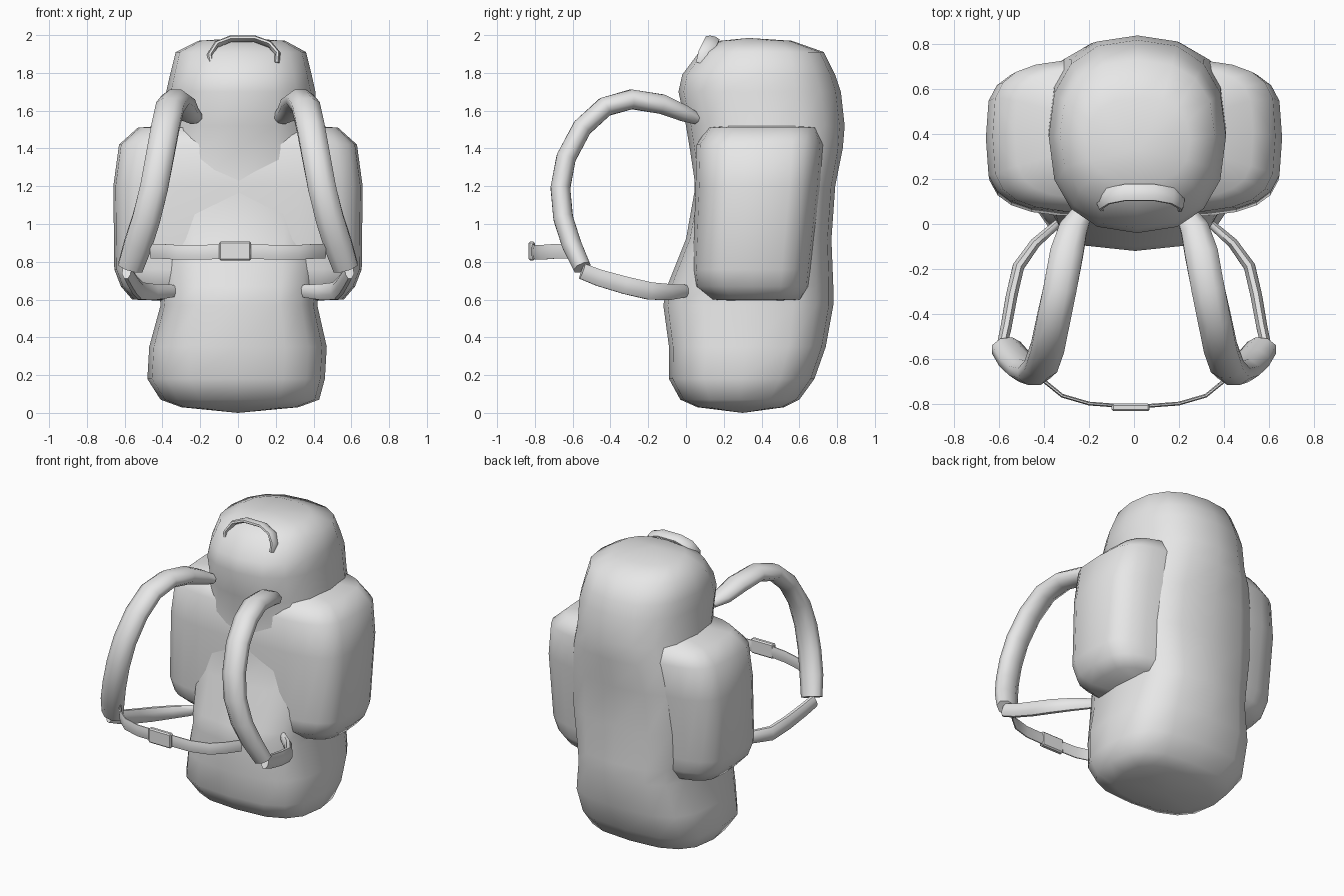
import bpy, bmesh, math
from mathutils import Vector

if "Cube" in bpy.data.objects:
    bpy.data.objects.remove(bpy.data.objects["Cube"])

fabric = bpy.data.materials.new("grey_fabric")
fabric.diffuse_color = (0.8, 0.8, 0.8, 1)
fabric.use_nodes = True
fabric.node_tree.nodes["Principled BSDF"].inputs["Base Color"].default_value = fabric.diffuse_color


def finish(name, bm, angle=60):
    bmesh.ops.recalc_face_normals(bm, faces=bm.faces[:])
    mesh = bpy.data.meshes.new(name)
    bm.to_mesh(mesh)
    bm.free()
    mesh.materials.append(fabric)
    ob = bpy.data.objects.new(name, mesh)
    bpy.context.collection.objects.link(ob)
    bpy.ops.object.select_all(action='DESELECT')
    ob.select_set(True)
    bpy.context.view_layer.objects.active = ob
    bpy.ops.object.shade_smooth_by_angle(angle=math.radians(angle))
    return ob


def skin(name, rings, tips, angle=60):
    """Join rings of points into a tube, closed by a fan to each tip."""
    bm = bmesh.new()
    loops = [[bm.verts.new(p) for p in ring] for ring in rings]
    n = len(loops[0])
    for a, b in zip(loops, loops[1:]):
        for i in range(n):
            j = (i + 1) % n
            bm.faces.new((a[i], a[j], b[j], b[i]))
    for ring, tip in ((loops[0], tips[0]), (loops[-1], tips[1])):
        v = bm.verts.new(tip)
        for i in range(n):
            bm.faces.new((ring[i], ring[(i + 1) % n], v))
    return finish(name, bm, angle)


def rounded_ring(z, x0, x1, y0, y1, power, sides=16):
    """Horizontal rounded-box section."""
    pts = []
    for i in range(sides):
        a = 2 * math.pi * i / sides
        c, s = math.cos(a), math.sin(a)
        u = math.copysign(abs(c) ** (2 / power), c)
        v = math.copysign(abs(s) ** (2 / power), s)
        pts.append(((x0 + x1) / 2 + u * (x1 - x0) / 2,
                    (y0 + y1) / 2 + v * (y1 - y0) / 2, z))
    return pts


def strap(name, path, wide, thin, ref, scales=None, sides=8, mirror=1):
    """Sweep an oval along a path; the wide axis follows ref."""
    pts = [Vector((p[0] * mirror, p[1], p[2])) for p in path]
    rings = []
    for i, p in enumerate(pts):
        t = (pts[min(i + 1, len(pts) - 1)] - pts[max(i - 1, 0)]).normalized()
        u = Vector(ref)
        u = (u - t * u.dot(t)).normalized()
        v = t.cross(u)
        k = scales[i] if scales else 1
        rings.append([p + u * math.cos(a) * wide * k + v * math.sin(a) * thin * k
                      for a in (2 * math.pi * (j + 0.5) / sides for j in range(sides))])
    return skin(name, rings, (pts[0], pts[-1]))


# Main bag: z, x0, x1, y0, y1, roundness
body = [
    (0.03, -0.30, 0.32, 0.06, 0.52, 2.6),
    (0.07, -0.41, 0.43, -0.03, 0.60, 2.8),
    (0.18, -0.48, 0.46, -0.09, 0.68, 3.0),
    (0.35, -0.47, 0.47, -0.09, 0.74, 3.0),
    (0.57, -0.41, 0.42, -0.12, 0.78, 3.0),
    (0.67, -0.42, 0.43, -0.10, 0.78, 3.0),
    (0.92, -0.46, 0.47, 0.00, 0.77, 2.9),
    (1.20, -0.46, 0.47, 0.05, 0.79, 2.7),
    (1.40, -0.42, 0.44, 0.02, 0.83, 2.5),
    (1.52, -0.38, 0.41, 0.00, 0.84, 2.4),
    (1.70, -0.38, 0.41, -0.04, 0.82, 2.4),
    (1.79, -0.36, 0.39, -0.02, 0.79, 2.4),
    (1.91, -0.33, 0.36, 0.07, 0.73, 2.4),
    (1.97, -0.21, 0.25, 0.18, 0.56, 2.4),
]
skin("main_bag", [rounded_ring(*s) for s in body],
     ((0, 0.30, 0.0), (0.02, 0.33, 1.985)))

# Side pockets, one band through the bag: z, half width, y0, y1
pocket = [
    (0.60, 0.56, 0.12, 0.62),
    (0.67, 0.62, 0.04, 0.66),
    (0.76, 0.655, 0.03, 0.67),
    (1.20, 0.66, 0.045, 0.72),
    (1.42, 0.63, 0.05, 0.735),
    (1.51, 0.53, 0.11, 0.70),
]
skin("side_pockets",
     [rounded_ring(z, -w, w, y0, y1, 3.8, 24) for z, w, y0, y1 in pocket],
     ((0, 0.34, 0.58), (0, 0.40, 1.55)))

for side, m in (("left", -1), ("right", 1)):
    # Padded shoulder strap
    strap("shoulder_strap_" + side, [
        (0.23, 0.05, 1.56), (0.27, -0.02, 1.59), (0.30, -0.13, 1.635),
        (0.33, -0.29, 1.66), (0.36, -0.43, 1.62), (0.385, -0.55, 1.51),
        (0.415, -0.635, 1.35), (0.445, -0.665, 1.19), (0.485, -0.65, 1.03),
        (0.53, -0.605, 0.89), (0.57, -0.55, 0.77)],
        0.08, 0.056, (1, 0, 0),
        [0.6, 0.85, 1, 1, 1, 1, 1, 1, 1, 1, 0.9], mirror=m)

    # Thin lower strap bowing back to the bag
    strap("lower_strap_" + side, [
        (0.59, -0.55, 0.75), (0.57, -0.46, 0.715), (0.545, -0.32, 0.675),
        (0.515, -0.19, 0.645), (0.44, -0.085, 0.64), (0.36, -0.015, 0.645),
        (0.29, 0.05, 0.645)],
        0.05, 0.028, (0, 0, 1), [0.9, 0.95, 1, 1, 0.9, 0.75, 0.4], mirror=m)

# Chest strap
half = [(0.46, -0.62, 0.855), (0.40, -0.70, 0.855), (0.32, -0.765, 0.85),
        (0.20, -0.80, 0.85)]
strap("chest_strap", [(-x, y, z) for x, y, z in half] + [(0, -0.815, 0.857)]
      + half[::-1], 0.042, 0.009, (0, 0, 1))

# Buckle
bm = bmesh.new()
bmesh.ops.create_cube(bm, size=1)
for v in bm.verts:
    v.co = (v.co.x * 0.17 - 0.015, v.co.y * 0.034 - 0.817, v.co.z * 0.10 + 0.857)
bmesh.ops.bevel(bm, geom=bm.edges[:], offset=0.008, segments=1, affect='EDGES')
finish("chest_buckle", bm, 30)

# Carry handle on the lid
strap("carry_handle", [
    (-0.14, 0.09, 1.84), (-0.15, 0.10, 1.89), (-0.115, 0.125, 1.95),
    (-0.04, 0.14, 1.98), (0.09, 0.14, 1.98), (0.17, 0.125, 1.95),
    (0.21, 0.10, 1.90), (0.205, 0.09, 1.85)],
    0.04, 0.016, (0, 0.9, -0.2))
